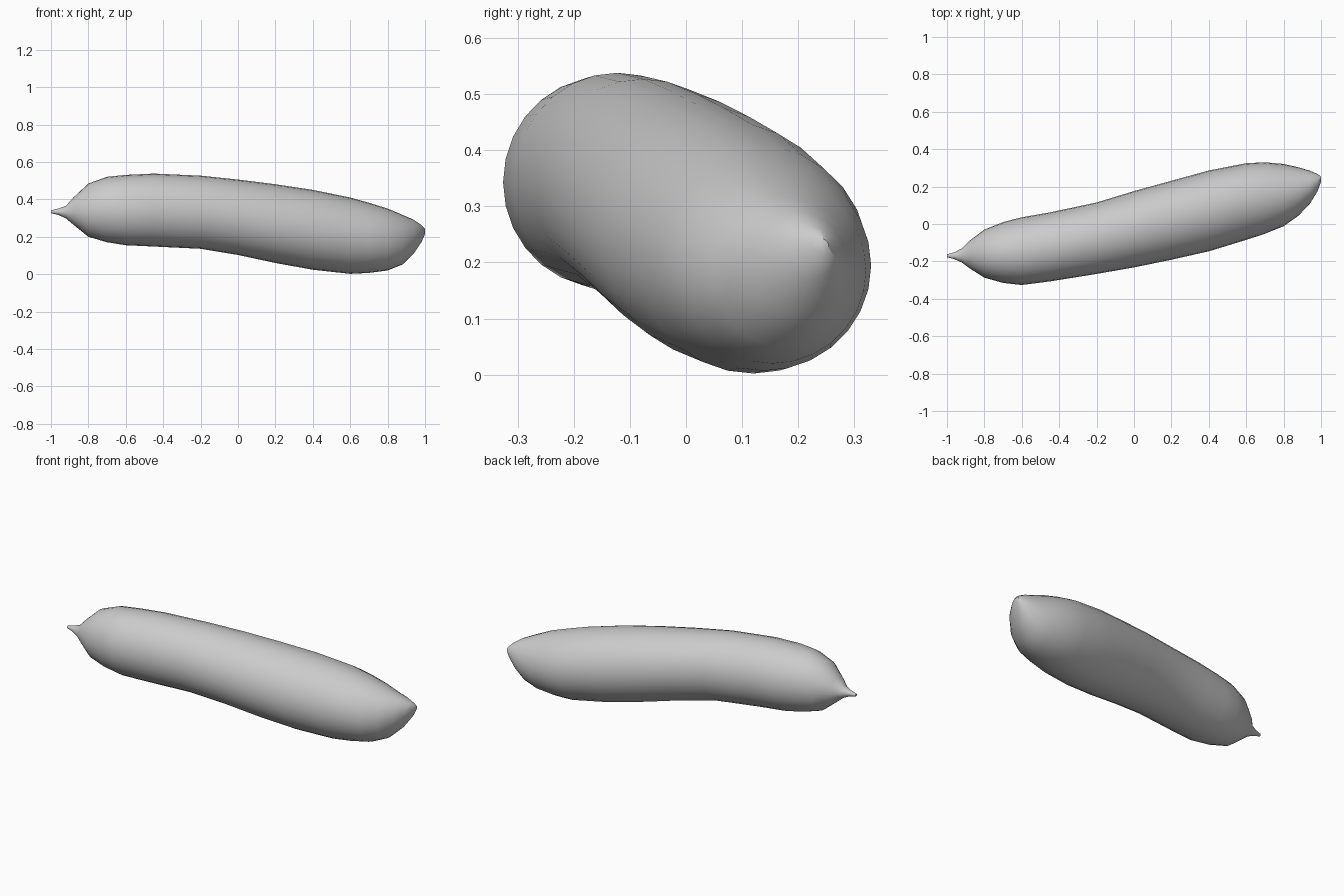
import bpy, bmesh, math

SIDES = 28

# Cross-sections along the length: x, y min, y max, z min, z max
sections = [
    (-1.00, -0.178, -0.162, 0.327, 0.341),
    (-0.96, -0.188, -0.151, 0.317, 0.351),
    (-0.92, -0.206, -0.130, 0.298, 0.366),
    (-0.88, -0.236, -0.090, 0.265, 0.410),
    (-0.80, -0.287, -0.030, 0.200, 0.485),
    (-0.70, -0.315, 0.010, 0.171, 0.521),
    (-0.60, -0.326, 0.036, 0.155, 0.531),
    (-0.45, -0.307, 0.062, 0.148, 0.538),
    (-0.20, -0.267, 0.115, 0.136, 0.527),
    (0.00, -0.232, 0.176, 0.103, 0.506),
    (0.20, -0.191, 0.231, 0.060, 0.481),
    (0.40, -0.146, 0.286, 0.024, 0.451),
    (0.60, -0.085, 0.325, 0.002, 0.410),
    (0.70, -0.052, 0.330, 0.007, 0.382),
    (0.80, -0.012, 0.321, 0.020, 0.351),
    (0.88, 0.045, 0.303, 0.052, 0.317),
    (0.94, 0.108, 0.285, 0.110, 0.291),
    (0.98, 0.172, 0.268, 0.170, 0.264),
    (1.00, 0.225, 0.254, 0.215, 0.243),
]

# Cucumber body with its pinched stem, lofted through the sections
bm = bmesh.new()
rings = []
for x, y0, y1, z0, z1 in sections:
    ring = []
    for i in range(SIDES):
        a = 2 * math.pi * i / SIDES
        ring.append(bm.verts.new((x,
                                  (y0 + y1) / 2 + (y1 - y0) / 2 * math.cos(a),
                                  (z0 + z1) / 2 + (z1 - z0) / 2 * math.sin(a))))
    rings.append(ring)
for a, b in zip(rings, rings[1:]):
    for i in range(SIDES):
        j = (i + 1) % SIDES
        bm.faces.new((a[i], a[j], b[j], b[i]))
bm.faces.new(rings[0])
bm.faces.new(rings[-1])
bmesh.ops.recalc_face_normals(bm, faces=bm.faces)

mesh = bpy.data.meshes.new("cucumber")
bm.to_mesh(mesh)
bm.free()
body = bpy.data.objects.new("cucumber", mesh)
bpy.context.collection.objects.link(body)

# Smooth skin
bpy.context.view_layer.objects.active = body
body.select_set(True)
bpy.ops.object.shade_smooth_by_angle(angle=math.radians(50))
